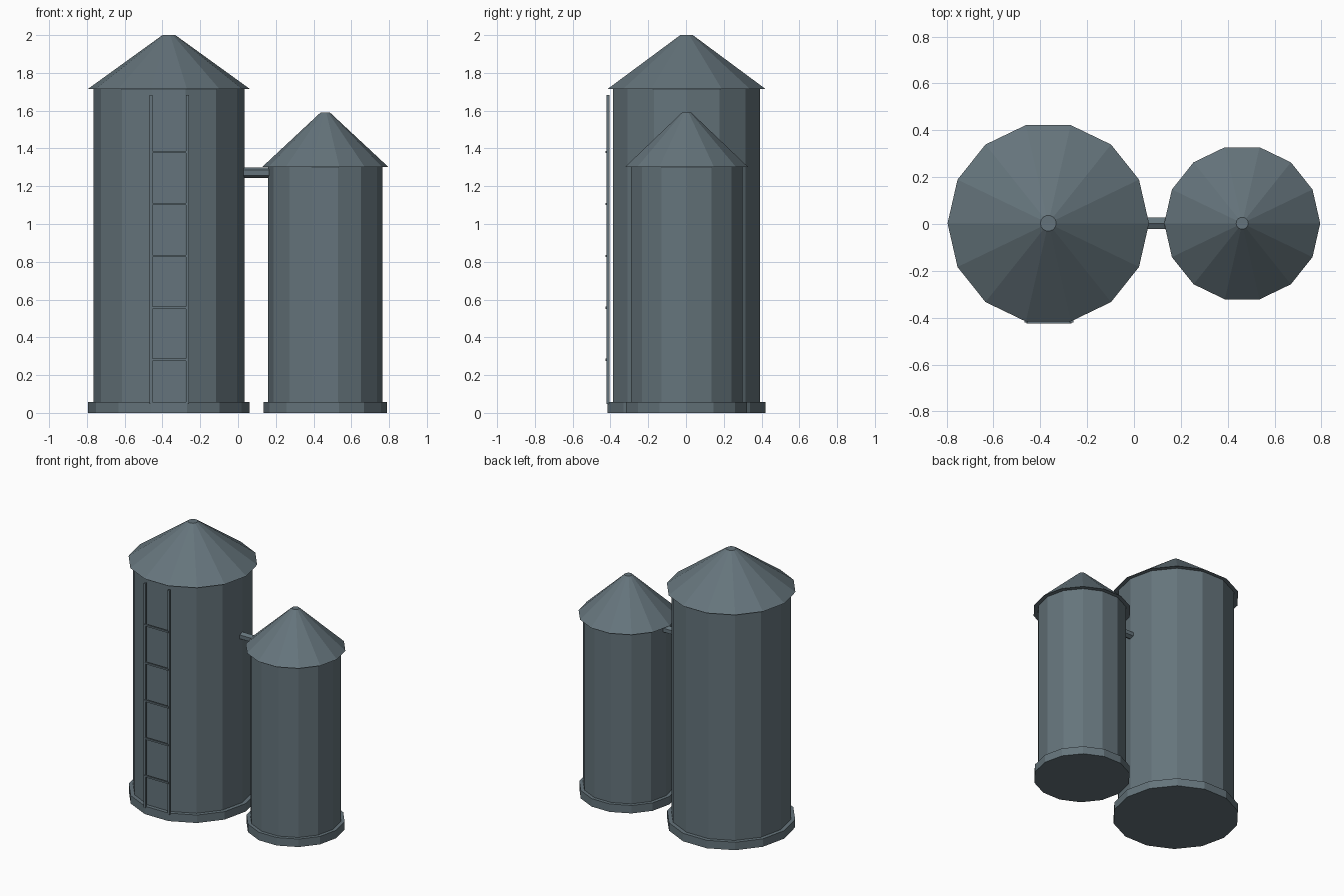
import bpy, bmesh, math
from mathutils import Matrix, Vector

if "Cube" in bpy.data.objects:
    bpy.data.objects.remove(bpy.data.objects["Cube"])

steel = bpy.data.materials.new("slate_steel")
steel.diffuse_color = (0.13, 0.175, 0.2, 1)
steel.use_nodes = True
steel.node_tree.nodes["Principled BSDF"].inputs["Base Color"].default_value = steel.diffuse_color
CY = 0.003


def finish(name, bm):
    bmesh.ops.recalc_face_normals(bm, faces=bm.faces)
    me = bpy.data.meshes.new(name)
    bm.to_mesh(me)
    bm.free()
    me.materials.append(steel)
    ob = bpy.data.objects.new(name, me)
    bpy.context.collection.objects.link(ob)
    return ob


def drum(name, x, z0, z1, r0, r1, sides=14):
    """Upright flat-sided drum or cone with corners on the x axis."""
    bm = bmesh.new()
    m = Matrix.Translation((x, CY, (z0 + z1) / 2)) @ Matrix.Rotation(math.pi / 2, 4, 'Z')
    bmesh.ops.create_cone(bm, cap_ends=True, segments=sides, radius1=r0,
                          radius2=r1, depth=z1 - z0, matrix=m)
    return finish(name, bm)


def box(name, lo, hi):
    bm = bmesh.new()
    lo, hi = Vector(lo), Vector(hi)
    m = Matrix.Translation((lo + hi) / 2) @ Matrix.Diagonal((*(hi - lo), 1))
    bmesh.ops.create_cube(bm, size=1, matrix=m)
    return finish(name, bm)


# silos: name, x, eave height, top height, base / body / eave / cap radii
for name, x, eave, top, rb, r, re, rc in (
        ("large_silo", -0.366, 1.714, 2.0, 0.428, 0.4, 0.43, 0.034),
        ("small_silo", 0.462, 1.303, 1.589, 0.328, 0.303, 0.333, 0.026)):
    drum(name + "_base", x, 0, 0.058, rb, rb)
    drum(name + "_body", x, 0.03, eave + 0.005, r, r)
    drum(name + "_roof", x, eave, top, re, rc)

# six-sided connecting pipe, corners up and down
bm = bmesh.new()
m = Matrix.Translation((0.1, CY, 1.272)) @ Matrix.Rotation(math.pi / 2, 4, 'Y') \
    @ Matrix.Rotation(math.pi / 2, 4, 'Z')
bmesh.ops.create_cone(bm, cap_ends=True, segments=6, radius1=0.028,
                      radius2=0.028, depth=0.2, matrix=m)
finish("connecting_pipe", bm)

# ladder on the front of the large silo
for side, x in (("left", -0.46), ("right", -0.267)):
    box("ladder_rail_" + side, (x - 0.008, -0.421, 0.048), (x + 0.008, -0.405, 1.684))
for i in range(5):
    z = 0.281 + i * 0.275
    box(f"ladder_rung_{i + 1}", (-0.46, -0.425, z - 0.006), (-0.267, -0.413, z + 0.006))
